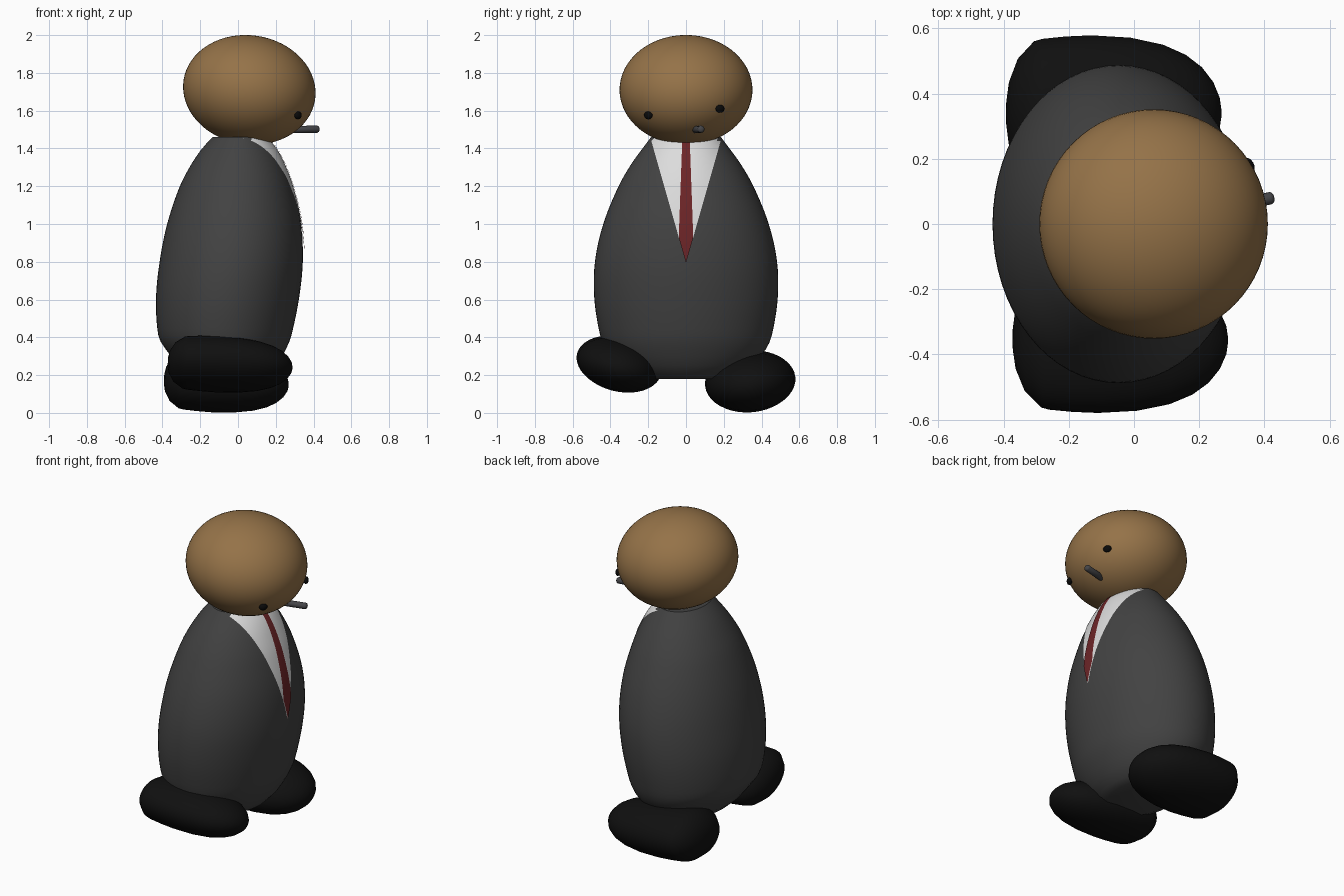
import bpy, bmesh, math
from mathutils import Vector, Matrix

if "Cube" in bpy.data.objects:
    bpy.data.objects.remove(bpy.data.objects["Cube"])


def material(name, rgb):
    m = bpy.data.materials.new(name)
    m.diffuse_color = (*rgb, 1)
    m.use_nodes = True
    m.node_tree.nodes["Principled BSDF"].inputs["Base Color"].default_value = m.diffuse_color
    return m


SKIN = material("brown skin", (0.30, 0.17, 0.065))
SUIT = material("charcoal suit", (0.055, 0.055, 0.055))
SHOE = material("black leather", (0.005, 0.005, 0.005))
SHIRT = material("white shirt", (0.72, 0.72, 0.72))
TIE = material("dark red tie", (0.15, 0.018, 0.02))
EYE = material("black eye", (0.003, 0.003, 0.003))
GREY = material("grey stick", (0.06, 0.06, 0.065))


def finish(name, bm, mat, angle=40, recalc=True):
    if recalc:
        bmesh.ops.recalc_face_normals(bm, faces=bm.faces)
    me = bpy.data.meshes.new(name)
    bm.to_mesh(me)
    bm.free()
    ob = bpy.data.objects.new(name, me)
    bpy.context.collection.objects.link(ob)
    me.materials.append(mat)
    bpy.ops.object.select_all(action='DESELECT')
    ob.select_set(True)
    bpy.context.view_layer.objects.active = ob
    bpy.ops.object.shade_smooth_by_angle(angle=math.radians(angle))
    return ob


def spline(table, t):
    """Smooth interpolation of table rows, keyed by their first value."""
    n = len(table)
    i = max(0, min(n - 2, sum(1 for r in table if r[0] <= t) - 1))
    p, q = table[i], table[i + 1]
    a, b = table[max(i - 1, 0)], table[min(i + 2, n - 1)]
    h = q[0] - p[0]
    s = (t - p[0]) / h
    out = []
    for k in range(1, len(p)):
        m0 = (q[k] - a[k]) / (q[0] - a[0]) * h
        m1 = (b[k] - p[k]) / (b[0] - p[0]) * h
        out.append((2*s**3 - 3*s*s + 1) * p[k] + (s**3 - 2*s*s + s) * m0
                   + (3*s*s - 2*s**3) * q[k] + (s**3 - s*s) * m1)
    return out


def loft(rings):
    bm = bmesh.new()
    rows = [[bm.verts.new(p) for p in r] for r in rings]
    n = len(rows[0])
    for a, b in zip(rows, rows[1:]):
        for i in range(n):
            j = (i + 1) % n
            bm.faces.new((a[i], a[j], b[j], b[i]))
    bm.faces.new(rows[0][::-1])
    bm.faces.new(rows[-1])
    return bm


def ellipsoid(name, mat, centre, radii, rot=Matrix(), seg=48):
    bm = bmesh.new()
    bmesh.ops.create_uvsphere(bm, u_segments=seg, v_segments=seg // 2, radius=1)
    bm.transform(Matrix.Translation(centre) @ rot @ Matrix.Diagonal((*radii, 1)))
    return finish(name, bm, mat, 60)


# Body: height, back x, front x, half width
BODY = [(0.34, -0.385, 0.255, 0.425), (0.40, -0.42, 0.28, 0.452),
        (0.60, -0.434, 0.322, 0.485), (0.80, -0.415, 0.343, 0.482),
        (1.00, -0.375, 0.333, 0.438), (1.20, -0.308, 0.288, 0.357),
        (1.32, -0.245, 0.243, 0.288), (1.40, -0.19, 0.20, 0.23),
        (1.46, -0.135, 0.15, 0.185)]
UNDER = [(0.18, -0.22, 0.12, 0.22), (0.20, -0.26, 0.16, 0.28),
         (0.25, -0.315, 0.205, 0.35), (0.30, -0.355, 0.235, 0.395)]


def body_ring(row, n=64):
    z, back, front, hy = row
    c, r = (back + front) / 2, (front - back) / 2
    return [(c + r * math.cos(2 * math.pi * i / n),
             hy * math.sin(2 * math.pi * i / n), z) for i in range(n)]


heights = [0.34 + 1.12 * i / 32 for i in range(33)]
rows = UNDER + [(z, *spline(BODY, z)) for z in heights]
finish("suit_body", loft([body_ring(r) for r in rows]), SUIT)


# Shirt and tie: thin plates that follow the chest
def chest_plate(name, mat, lift, z0, z1, half_width, nz=36, ny=16):
    bm = bmesh.new()
    grid = []
    for i in range(nz + 1):
        z = z0 + (z1 - z0) * i / nz
        back, front, hy = spline(BODY, z)
        w = min(half_width(z), hy)
        line = []
        for j in range(ny + 1):
            y = w * (2 * j / ny - 1)
            x = (back + front) / 2 + (front - back) / 2 * math.sqrt(max(0, 1 - (y / hy) ** 2))
            line.append(bm.verts.new((x + lift, y, z)))
        grid.append(line)
    for a, b in zip(grid, grid[1:]):
        for j in range(ny):
            bm.faces.new((a[j], a[j + 1], b[j + 1], b[j]))
    bmesh.ops.remove_doubles(bm, verts=bm.verts, dist=1e-5)
    return finish(name, bm, mat, 60, recalc=False)


def vee(z):
    return 0.188 * (z - 0.795) / 0.66


def tie_width(z):
    return min(vee(z), 0.02 + 0.018 * (1.44 - z) / 0.5)


chest_plate("shirt_front", SHIRT, 0.004, 0.795, 1.455, vee)
chest_plate("necktie", TIE, 0.008, 0.795, 1.455, tie_width, ny=4)

# Head, tipped slightly forward
ellipsoid("head", SKIN, (0.06, 0, 1.71), (0.352, 0.352, 0.289),
          Matrix.Rotation(0.15, 4, 'Y'), 64)

# Eyes
for name, p, yaw in (("right_eye", (0.318, -0.2, 1.575), -0.6),
                     ("left_eye", (0.352, 0.18, 1.61), 0.5)):
    ellipsoid(name, EYE, p, (0.016, 0.025, 0.021), Matrix.Rotation(yaw, 4, 'Z'), 20)

# Stick held in the mouth, with rounded ends
a, b = Vector((0.27, 0.045, 1.5)), Vector((0.43, 0.082, 1.502))
axis = b - a
turn = axis.to_track_quat('Z', 'Y').to_matrix().to_4x4()
profile = [(0, 0.008), (0.004, 0.015), (0.01, 0.019), (axis.length - 0.01, 0.019),
           (axis.length - 0.004, 0.015), (axis.length, 0.008)]
bm = loft([[(r * math.cos(k * math.pi / 8), r * math.sin(k * math.pi / 8), h)
            for k in range(16)] for h, r in profile])
bm.transform(Matrix.Translation(a) @ turn)
finish("mouth_stick", bm, GREY, 50)

# Shoes: blunt heel and rounded toe, as x position and section scale
SOLE = [(-0.38, 0.15), (-0.372, 0.4), (-0.345, 0.7), (-0.295, 0.925), (-0.27, 0.955),
        (-0.2, 0.985), (-0.12, 1.0), (0.0, 0.97), (0.1, 0.88), (0.17, 0.75),
        (0.22, 0.59), (0.255, 0.4), (0.275, 0.2), (0.28, 0.06)]


def shoe(name, centre, hy, hz, roll):
    n = 40
    rings = [[(x, hy * s * math.cos(2 * math.pi * k / n),
               hz * s * math.sin(2 * math.pi * k / n)) for k in range(n)] for x, s in SOLE]
    bm = loft(rings)
    bm.transform(Matrix.Translation(centre) @ Matrix.Rotation(0.05, 4, 'Y')
                 @ Matrix.Rotation(roll, 4, 'X'))
    finish(name, bm, SHOE, 50)


shoe("right_shoe", (0.008, -0.355, 0.252), 0.229, 0.143, -0.25)
shoe("left_shoe", (-0.012, 0.34, 0.16), 0.24, 0.162, 0.1)
